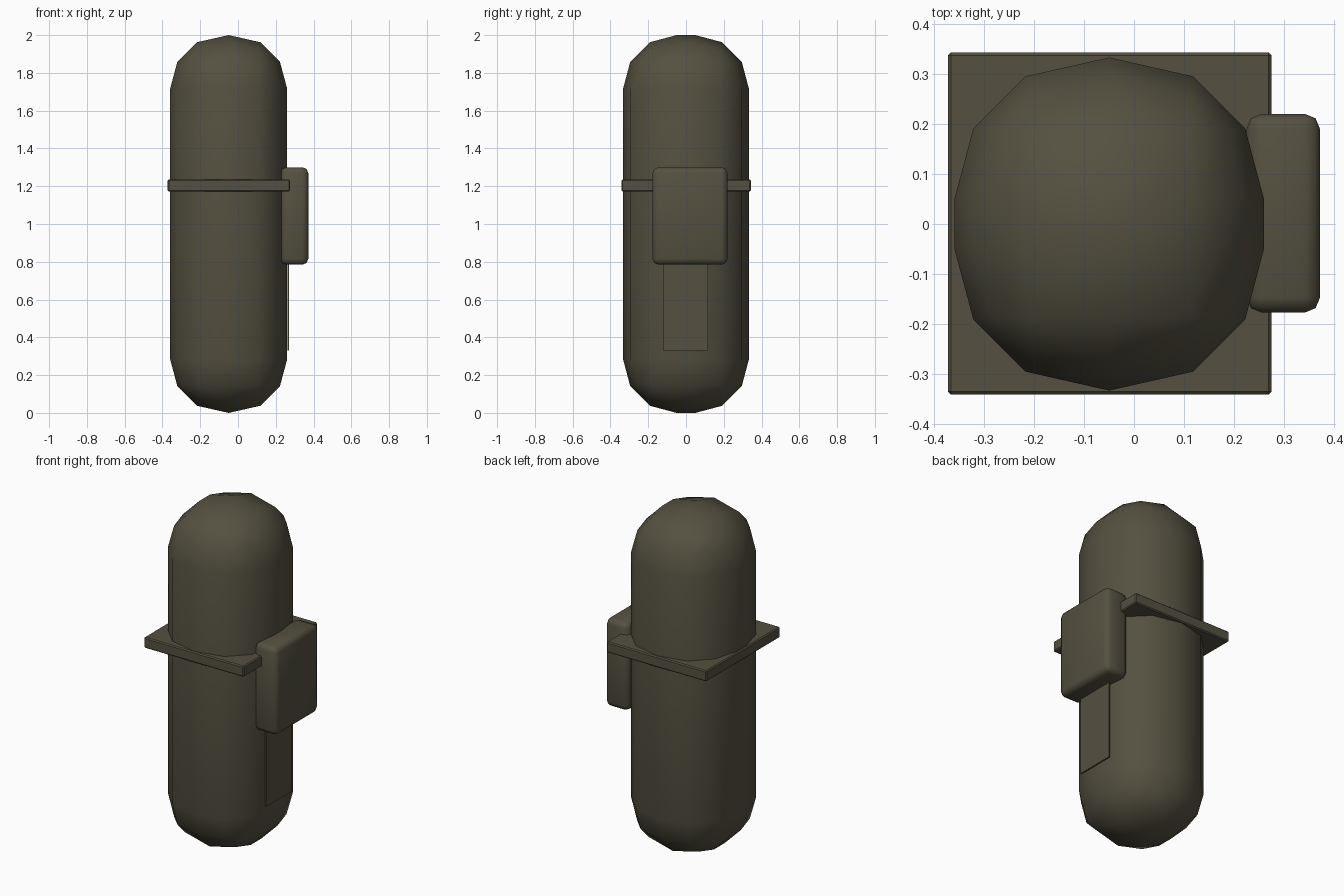
import bpy, bmesh, math
from mathutils import Vector

if "Cube" in bpy.data.objects:
    bpy.data.objects.remove(bpy.data.objects["Cube"])

olive = bpy.data.materials.new("dark olive")
olive.diffuse_color = (0.09, 0.082, 0.052, 1)
olive.use_nodes = True
olive.node_tree.nodes["Principled BSDF"].inputs["Base Color"].default_value = olive.diffuse_color


def rounded_box(name, lo, hi, bevel=0.0, segments=1, collapse=0.0, smooth=None):
    """Box between two corners, with bevelled edges."""
    lo, hi = Vector(lo), Vector(hi)
    centre, size = (lo + hi) / 2, hi - lo
    bm = bmesh.new()
    bmesh.ops.create_cube(bm, size=1)
    for v in bm.verts:
        v.co = Vector([a * b for a, b in zip(v.co, size)])
    if bevel:
        bmesh.ops.bevel(bm, geom=bm.edges[:], offset=bevel, segments=segments,
                        profile=0.5, affect='EDGES', clamp_overlap=True)
    if collapse:
        # join the narrow middle strip into a single line
        for v in bm.verts:
            if abs(v.co.x) < collapse:
                v.co.x = 0
        bmesh.ops.remove_doubles(bm, verts=bm.verts[:], dist=0.002)
    bmesh.ops.recalc_face_normals(bm, faces=bm.faces[:])
    mesh = bpy.data.meshes.new(name)
    bm.to_mesh(mesh)
    bm.free()
    mesh.materials.append(olive)
    ob = bpy.data.objects.new(name, mesh)
    ob.location = centre
    bpy.context.collection.objects.link(ob)
    if smooth:
        bpy.ops.object.select_all(action='DESELECT')
        ob.select_set(True)
        bpy.context.view_layer.objects.active = ob
        bpy.ops.object.shade_smooth_by_angle(angle=math.radians(smooth))
    return ob


# Capsule-like body
rounded_box("body", (-0.359, -0.333, 0), (0.26, 0.333, 2), 0.283, 3, 0.035, 60)
# Flat square belt through the body
rounded_box("belt", (-0.372, -0.341, 1.172), (0.275, 0.343, 1.235), 0.006, 1)
# Pack on the right side
rounded_box("pack", (0.225, -0.177, 0.785), (0.372, 0.22, 1.30), 0.03, 2, 0, 50)
# Thin panel under the pack
rounded_box("side_panel", (0.262, -0.122, 0.33), (0.27, 0.116, 0.82))
